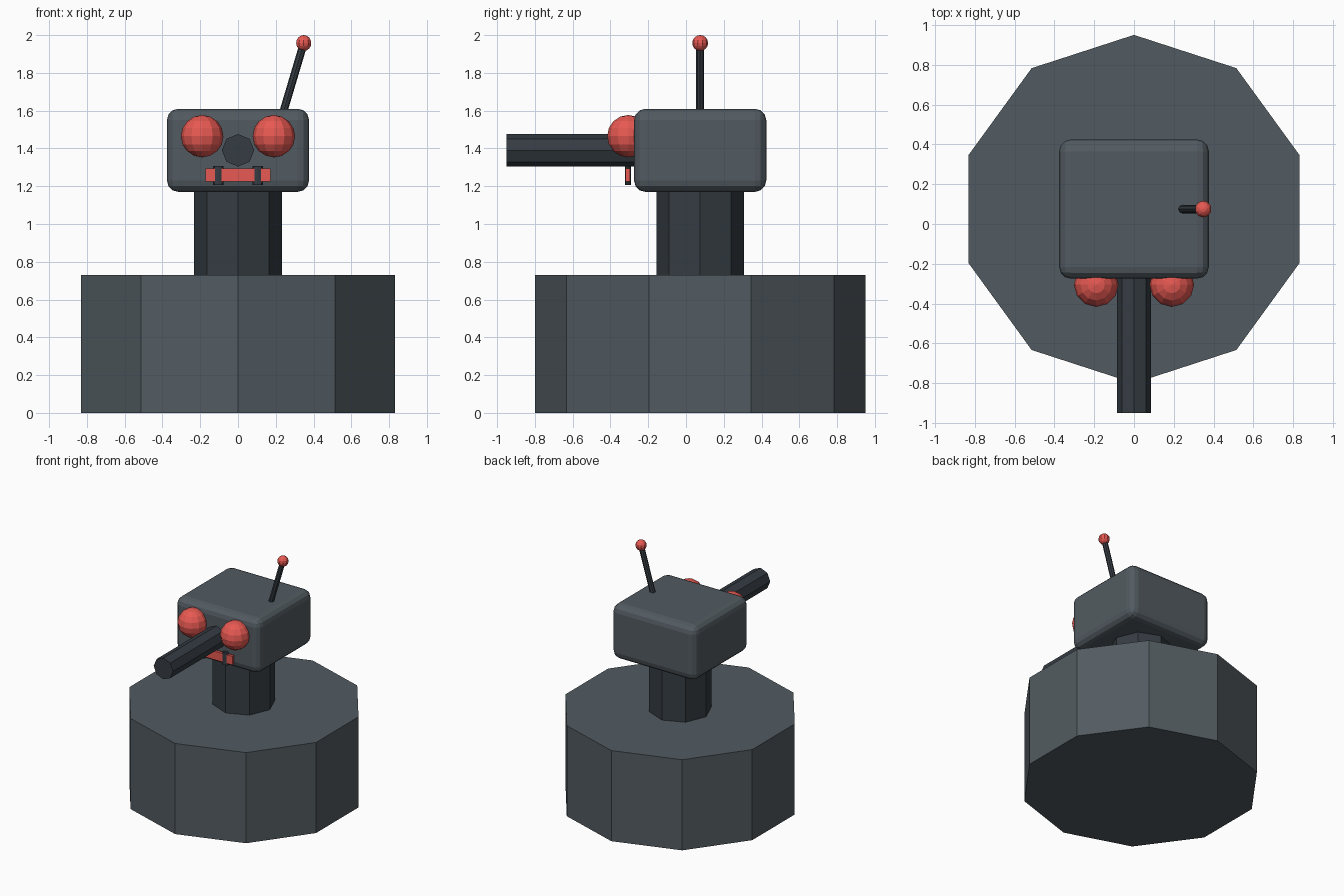
import bpy
from mathutils import Vector

if "Cube" in bpy.data.objects:
    bpy.data.objects.remove(bpy.data.objects["Cube"])


def material(name, rgb):
    m = bpy.data.materials.new(name)
    m.diffuse_color = (*rgb, 1)
    m.use_nodes = True
    m.node_tree.nodes["Principled BSDF"].inputs["Base Color"].default_value = m.diffuse_color
    return m


STEEL = material("steel", (0.085, 0.105, 0.12))
DARK = material("dark_steel", (0.035, 0.045, 0.055))
RED = material("red", (0.8, 0.1, 0.085))
CY = 0.075  # shared y centre of base, neck, head and antenna


def finish(name, mat):
    ob = bpy.context.object
    ob.name = name
    ob.data.materials.append(mat)
    return ob


def rod(name, a, b, r, sides, mat):
    a, b = Vector(a), Vector(b)
    d = b - a
    bpy.ops.mesh.primitive_cylinder_add(vertices=sides, radius=r, depth=d.length, location=(a + b) / 2)
    ob = finish(name, mat)
    ob.rotation_euler = Vector((0, 0, 1)).rotation_difference(d).to_euler()
    return ob


def box(name, lo, hi, mat):
    lo, hi = Vector(lo), Vector(hi)
    bpy.ops.mesh.primitive_cube_add(size=1, location=(lo + hi) / 2)
    ob = finish(name, mat)
    for v in ob.data.vertices:
        v.co *= hi - lo
    return ob


def ball(name, loc, r, seg, rings, mat):
    bpy.ops.mesh.primitive_uv_sphere_add(segments=seg, ring_count=rings, radius=r, location=loc)
    return finish(name, mat)


# Body: ten-sided drum and eight-sided neck
rod("base", (0, CY, 0), (0, CY, 0.73), 0.875, 10, STEEL)
rod("neck", (0, CY, 0.72), (0, CY, 1.2), 0.232, 8, DARK)

# Rounded head
head = box("head", (-0.376, -0.275, 1.17), (0.376, 0.425, 1.61), STEEL)
bevel = head.modifiers.new("round", 'BEVEL')
bevel.width = 0.06
bevel.segments = 3

# Barrel nose
rod("barrel", (0, -0.2, 1.39), (0, -0.95, 1.39), 0.086, 8, DARK)

# Mouth bar, with eyes and mouth posts mirrored left and right
box("mouth_bar", (-0.173, -0.319, 1.224), (0.173, -0.296, 1.294), RED)
for side, s in (("left", -1), ("right", 1)):
    ball(side + "_eye", (s * 0.19, -0.305, 1.465), 0.112, 12, 8, RED)
    post = rod(side + "_mouth_post", (s * 0.104, -0.3075, 1.207), (s * 0.104, -0.3075, 1.307), 0.028, 8, DARK)
    post.scale = (1, 0.55, 1)

# Leaning antenna with a ball tip
rod("antenna", (0.233, CY, 1.57), (0.348, CY, 1.957), 0.021, 8, DARK)
ball("antenna_tip", (0.348, CY, 1.958), 0.042, 10, 8, RED)
